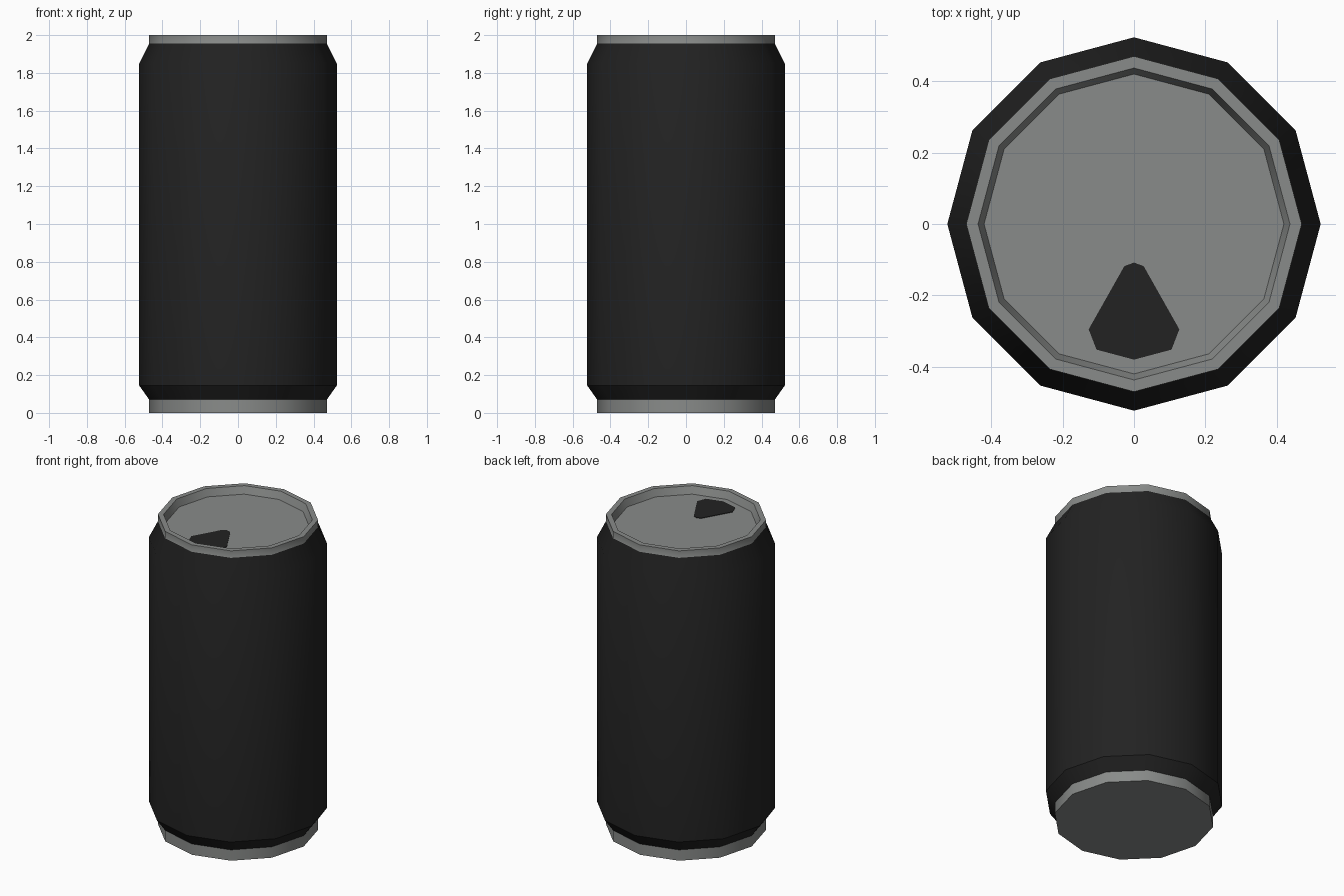
import bpy, bmesh, math

if "Cube" in bpy.data.objects:
    bpy.data.objects.remove(bpy.data.objects["Cube"])

SIDES = 12


def material(name, rgb):
    m = bpy.data.materials.new(name)
    m.diffuse_color = (*rgb, 1)
    m.use_nodes = True
    m.node_tree.nodes["Principled BSDF"].inputs["Base Color"].default_value = m.diffuse_color
    return m


black = material("black paint", (0.016, 0.016, 0.016))
metal = material("grey metal", (0.25, 0.26, 0.253))


def make_object(name, bm, mats):
    mesh = bpy.data.meshes.new(name)
    bm.to_mesh(mesh)
    bm.free()
    for m in mats:
        mesh.materials.append(m)
    ob = bpy.data.objects.new(name, mesh)
    bpy.context.collection.objects.link(ob)
    return ob


# Can: one turned profile (radius, height), closed by the base and the lid
profile = [(0.47, 0), (0.47, 0.07), (0.523, 0.145), (0.523, 1.85),
           (0.47, 1.955), (0.47, 2.0), (0.437, 2.0), (0.42, 1.953)]
bm = bmesh.new()
rings = []
for r, z in profile:
    rings.append([bm.verts.new((r * math.cos(2 * math.pi * i / SIDES),
                                r * math.sin(2 * math.pi * i / SIDES), z))
                  for i in range(SIDES)])
for level, (a, b) in enumerate(zip(rings, rings[1:])):
    for i in range(SIDES):
        j = (i + 1) % SIDES
        f = bm.faces.new((a[i], a[j], b[j], b[i]))
        f.material_index = 0 if 1 <= level <= 3 else 1   # painted body, bare ends
bm.faces.new(rings[0][::-1]).material_index = 1
bm.faces.new(rings[-1]).material_index = 1
can = make_object("can", bm, [black, metal])
bpy.context.view_layer.objects.active = can
can.select_set(True)
bpy.ops.object.shade_smooth_by_angle(angle=math.radians(31))

# Drinking opening: thin dark plate on the lid
half = [(0.0, -0.38), (0.105, -0.352), (0.127, -0.295), (0.027, -0.118), (0.0, -0.108)]
outline = half + [(-x, y) for x, y in half[-2:0:-1]]
bm = bmesh.new()
face = bm.faces.new([bm.verts.new((x, y, 1.952)) for x, y in outline])
top = bmesh.ops.extrude_face_region(bm, geom=[face])
bmesh.ops.translate(bm, vec=(0, 0, 0.004),
                    verts=[v for v in top["geom"] if isinstance(v, bmesh.types.BMVert)])
bmesh.ops.recalc_face_normals(bm, faces=bm.faces)
make_object("drinking_opening", bm, [black])
